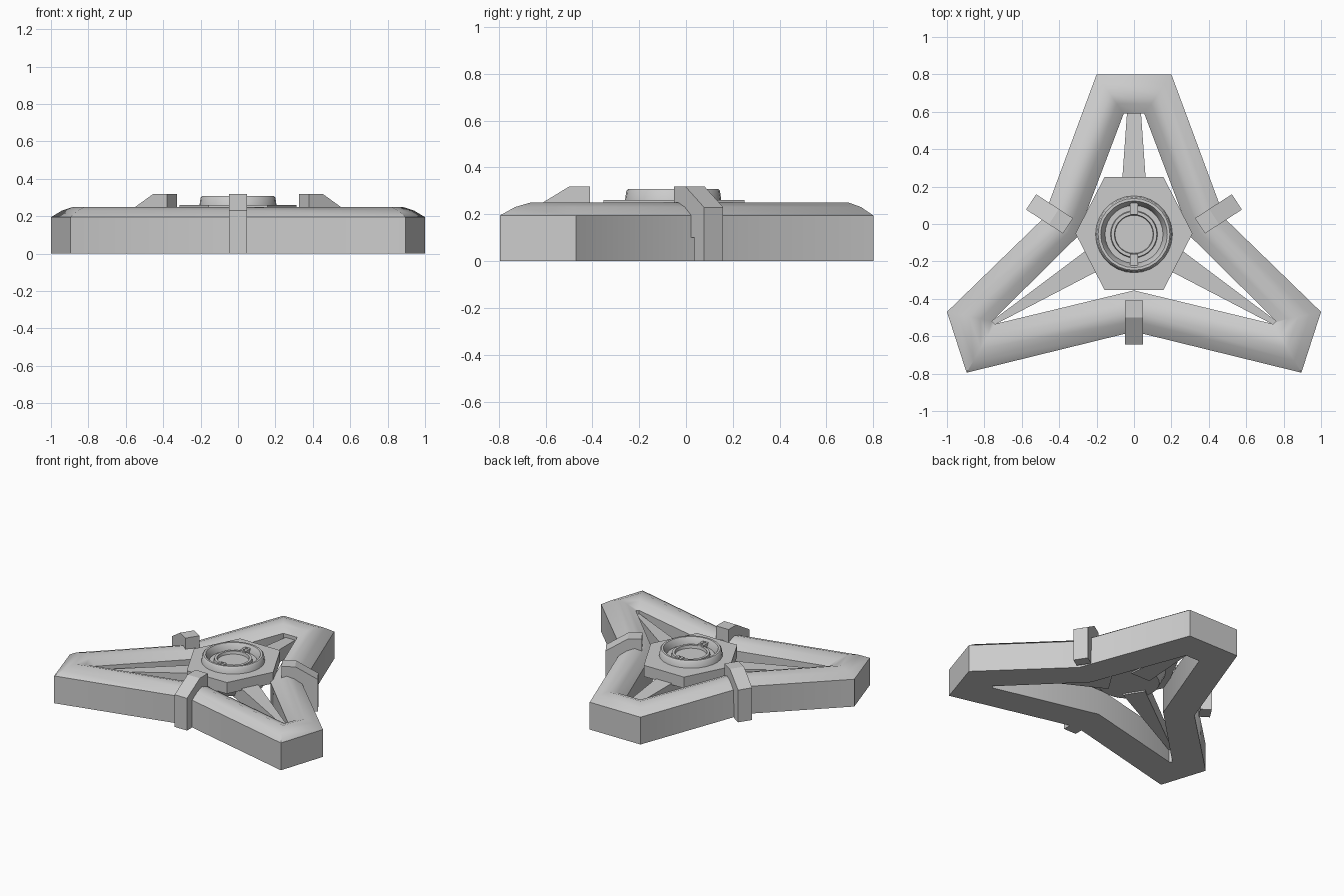
import bpy, bmesh, math
from mathutils import Matrix

if "Cube" in bpy.data.objects:
    bpy.data.objects.remove(bpy.data.objects["Cube"])

HUB = (0, -0.055)


def make(name, verts, faces, smooth=False):
    me = bpy.data.meshes.new(name)
    me.from_pydata(verts, [], faces)
    bm = bmesh.new()
    bm.from_mesh(me)
    bmesh.ops.recalc_face_normals(bm, faces=bm.faces)
    bm.to_mesh(me)
    bm.free()
    ob = bpy.data.objects.new(name, me)
    bpy.context.collection.objects.link(ob)
    if smooth:
        bpy.ops.object.select_all(action='DESELECT')
        bpy.context.view_layer.objects.active = ob
        ob.select_set(True)
        bpy.ops.object.shade_smooth_by_angle(angle=math.radians(42))
    return ob


def skin(rings, closed):
    """Join equal-length closed rings; cap the ends unless the stack is closed."""
    n, m = len(rings[0]), len(rings)
    verts = [p for r in rings for p in r]
    faces = []
    for i in range(m if closed else m - 1):
        j = (i + 1) % m
        for k in range(n):
            l = (k + 1) % n
            faces.append((i * n + k, i * n + l, j * n + l, j * n + k))
    if not closed:
        faces += [tuple(range(n)), tuple(range((m - 1) * n, m * n))]
    return verts, faces


def prism(name, pts, z0, z1):
    return make(name, *skin([[(x, y, z) for x, y in pts] for z in (z0, z1)], False))


def lathe(name, profile, seg=28, closed=True):
    rings = [[(HUB[0] + r * math.cos(2 * math.pi * k / seg),
               HUB[1] + r * math.sin(2 * math.pi * k / seg), z)
              for k in range(seg)] for r, z in profile]
    return make(name, *skin(rings, closed), smooth=True)


def mirror_loop(half):
    return half + [(-x, y) for x, y in reversed(half) if x > 0]


# three-lobed frame with rounded top
outer = mirror_loop([(.2, .8), (.485, .03), (1, -.47), (.895, -.795), (0, -.575)])
inner = mirror_loop([(.055, .59), (.305, -.07), (.76, -.52), (.745, -.535), (0, -.355)])
section = [(0, 0), (0, .195), (.25, .231), (.5, .25), (.75, .231), (1, .195), (1, 0)]
rings = [[(a[0] + (b[0] - a[0]) * t, a[1] + (b[1] - a[1]) * t, z)
          for a, b in zip(outer, inner)] for t, z in section]
make("frame", *skin(rings, True), smooth=True)

# clamps at the three inward bends
clamp_profile = [(0, .1), (0, .318), (.09, .318), (.235, .23), (.235, 0), (.16, 0), (.16, .1)]
for name, x, y, ang in (("front_clamp", 0, -.41, -90),
                        ("right_clamp", .353, -.01, 33),
                        ("left_clamp", -.353, -.01, 147)):
    ob = make(name, *skin([[(u, w, z) for u, z in clamp_profile] for w in (-.049, .049)], False))
    ob.data.transform(Matrix.Translation((x, y, 0)) @ Matrix.Rotation(math.radians(ang), 4, 'Z'))

# tapered spokes from hub to lobes
for name, tx, ty, w in (("back_spoke", 0, .6, .037), ("right_spoke", .755, -.53, .012),
                        ("left_spoke", -.755, -.53, .012)):
    dx, dy = tx - HUB[0], ty - HUB[1]
    d = math.hypot(dx, dy)
    rings = [[(r, -h, z0), (r, h, z0), (r, h, z1), (r, -h, z1)]
             for r, h, z0, z1 in ((.12, .075, .09, .2), (d, w, .09, .17))]
    ob = make(name, *skin(rings, False))
    ob.data.transform(Matrix.Translation((*HUB, 0)) @ Matrix.Rotation(math.atan2(dy, dx), 4, 'Z'))

# hexagonal hub plate and the boss beneath it
prism("hub_plate", [(.158, .25), (.313, -.05), (.158, -.352),
                    (-.158, -.352), (-.313, -.05), (-.158, .25)], .18, .26)
lathe("hub_boss", [(.2, .1), (.24, .18)], closed=False)

# raised collar and inner ring
lathe("collar", [(.207, .25), (.2, .3), (.192, .308), (.178, .308), (.155, .268), (.155, .25)])
lathe("inner_ring", [(.128, .25), (.122, .28), (.105, .28), (.1, .25)])

# two small tabs with rivets, front and back of the ring
for side, s in (("front", -1), ("back", 1)):
    y0, y1 = HUB[1] + s * .105, HUB[1] + s * .168
    prism(side + "_tab", [(-.022, y0), (.022, y0), (.022, y1), (-.022, y1)], .25, .29)
    for i, t in enumerate((.28, .72)):
        yc = y0 + (y1 - y0) * t
        prism(f"{side}_rivet_{i}", [(.008 * math.cos(k * math.pi / 4),
              yc + .008 * math.sin(k * math.pi / 4)) for k in range(8)], .28, .295)
